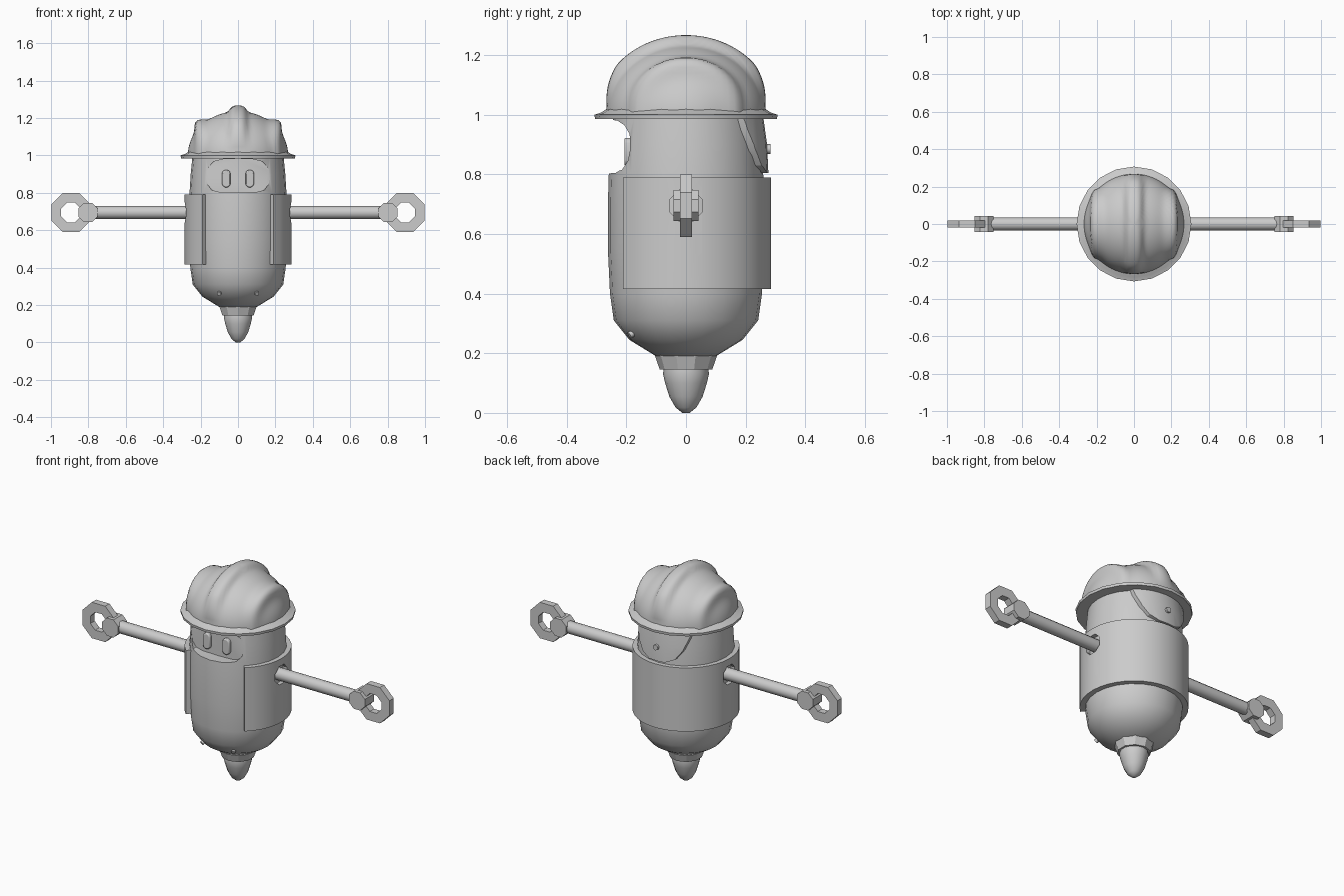
import bpy, bmesh
from math import sin, cos, pi, radians, exp, sqrt
from mathutils import Matrix, Vector

cube = bpy.data.objects.get("Cube")
if cube:
    bpy.data.objects.remove(cube, do_unlink=True)

GREY = (0.6, 0.6, 0.6, 1)
grey = bpy.data.materials.new("plain grey")
grey.use_nodes = True
grey.diffuse_color = GREY
grey.node_tree.nodes["Principled BSDF"].inputs["Base Color"].default_value = GREY


def finish(name, bm, angle=30):
    bmesh.ops.remove_doubles(bm, verts=bm.verts, dist=1e-5)
    bmesh.ops.recalc_face_normals(bm, faces=bm.faces)
    mesh = bpy.data.meshes.new(name)
    bm.to_mesh(mesh)
    bm.free()
    mesh.materials.append(grey)
    ob = bpy.data.objects.new(name, mesh)
    bpy.context.collection.objects.link(ob)
    shade(ob, angle)
    return ob


def shade(ob, angle):
    bpy.ops.object.select_all(action='DESELECT')
    ob.select_set(True)
    bpy.context.view_layer.objects.active = ob
    bpy.ops.object.shade_smooth_by_angle(angle=radians(angle))


def lathe(name, profile, sides, angle=40, start=0, sweep=360):
    """Turn (radius, height) points about z; a partial sweep closes the profile and caps it."""
    bm = bmesh.new()
    full = sweep == 360
    rings = []
    for i in range(sides if full else sides + 1):
        a = radians(start + sweep * i / sides)
        rings.append([bm.verts.new((r * sin(a), -r * cos(a), z)) for r, z in profile])
    n = len(profile)
    for i in range(sides):
        p, q = rings[i], rings[(i + 1) % len(rings)]
        for j in range(n - 1 if full else n):
            k = (j + 1) % n
            bm.faces.new((p[j], p[k], q[k], q[j]))
    if full:
        for j in (0, -1):
            if profile[j][0] > 0.001:
                bm.faces.new([ring[j] for ring in rings])
    else:
        bm.faces.new(rings[0])
        bm.faces.new(rings[-1])
    return finish(name, bm, angle)


def prism(name, points, y0, y1, angle=30):
    """Extrude an outline in x and z along y."""
    bm = bmesh.new()
    a = [bm.verts.new((x, y0, z)) for x, z in points]
    b = [bm.verts.new((x, y1, z)) for x, z in points]
    bm.faces.new(a)
    bm.faces.new(b)
    for i in range(len(a)):
        j = (i + 1) % len(a)
        bm.faces.new((a[i], a[j], b[j], b[i]))
    return finish(name, bm, angle)


def rod(name, start, end, radius, sides, angle=50, turn=0):
    start, end = Vector(start), Vector(end)
    d = end - start
    m = Matrix.Translation((start + end) / 2) @ d.to_track_quat('Z', 'Y').to_matrix().to_4x4()
    bm = bmesh.new()
    bmesh.ops.create_cone(bm, cap_ends=True, segments=sides, radius1=radius, radius2=radius,
                          depth=d.length, matrix=m @ Matrix.Rotation(turn, 4, 'Z'))
    return finish(name, bm, angle)


def cut(ob, tool, operation='DIFFERENCE', angle=40):
    mod = ob.modifiers.new("cut", 'BOOLEAN')
    mod.operation, mod.solver, mod.object = operation, 'EXACT', tool
    bpy.context.view_layer.objects.active = ob
    bpy.ops.object.modifier_apply(modifier=mod.name)
    bpy.data.objects.remove(tool, do_unlink=True)
    shade(ob, angle)


# body with a recessed face opening
body = lathe("body", [(0.1, 0.19), (0.19, 0.245), (0.242, 0.31), (0.255, 0.4), (0.262, 0.55),
                      (0.262, 0.7), (0.259, 0.8), (0.253, 0.9), (0.243, 1.0)], 24)
half = [(0, 0.802), (0.1, 0.805), (0.14, 0.815), (0.163, 0.845), (0.171, 0.89),
        (0.16, 0.935), (0.13, 0.967), (0.08, 0.98), (0, 0.983)]
opening = half + [(-x, z) for x, z in reversed(half[1:-1])]
cut(body, prism("face_cutter", opening, -0.5, -0.188))

# wrap-around jacket, open at the front, with arm holes
jacket = lathe("jacket", [(0.25, 0.416), (0.285, 0.416), (0.285, 0.79), (0.25, 0.79)],
               28, start=42, sweep=276)
ARM_Z = 0.695
for s in (1, -1):
    cut(jacket, rod("hole_cutter", (s * 0.2, 0, ARM_Z), (s * 0.4, 0, ARM_Z), 0.058, 8, turn=pi / 8))

# eyes
for side, s in (("left", 1), ("right", -1)):
    outline = []
    for i in range(16):
        a = 2 * pi * (i + 0.5) / 16
        outline.append((s * 0.063 + 0.023 * cos(a), 0.876 + 0.023 * sin(a) + (0.024 if sin(a) > 0 else -0.024)))
    eye = prism(side + "_eye", outline, -0.207, -0.18)
    bevel = eye.modifiers.new("soft edge", 'BEVEL')
    bevel.width, bevel.segments = 0.006, 2

# rear flap with its button
flap = lathe("rear_flap", [(0.24, 0.79), (0.277, 0.79), (0.272, 0.9), (0.258, 1.0), (0.235, 1.0)],
             12, start=120, sweep=120)
edge = [(0.175, 1.0), (0.165, 0.95), (0.14, 0.88), (0.105, 0.83), (0.05, 0.805)]
cut(flap, prism("flap_cutter", edge + [(-x, z) for x, z in reversed(edge)], 0.1, 0.4), 'INTERSECT')
rod("flap_button", (0, 0.26, 0.885), (0, 0.284, 0.885), 0.016, 8)

# helmet brim
lathe("helmet_brim", [(0, 0.985), (0.305, 0.985), (0.307, 1.0), (0.283, 1.008), (0.262, 1.022),
                      (0.2, 1.03), (0, 1.03)], 20, 30)

# helmet shell: half ellipsoid raised into one centre ridge and two side ridges
STEPS, SIDES = 24, 80
bm = bmesh.new()
rings = []
for j in range(STEPS + 1):
    t = pi / 2 * j / STEPS
    ring = []
    for i in range(SIDES):
        a = 2 * pi * i / SIDES
        n = Vector((cos(t) * cos(a), cos(t) * sin(a), sin(t)))
        p = Vector((n.x * 0.268, n.y * 0.268, 1.0 + n.z * 0.236))
        lift = min(1, max(0, (p.z - 1.03) / 0.12))
        side = max(0, 1 - (p.y / 0.19) ** 2) ** 0.6
        bump = 0.031 * exp(-(p.x / 0.045) ** 4) * lift
        bump += 0.036 * exp(-((abs(p.x) - 0.197) / 0.026) ** 2) * side
        ring.append(bm.verts.new(p + n * bump))
    rings.append(ring)
for p, q in zip(rings, rings[1:]):
    for i in range(SIDES):
        k = (i + 1) % SIDES
        bm.faces.new((p[i], p[k], q[k], q[i]))
bm.faces.new(rings[0])
finish("helmet_shell", bm, 60)

# arms ending in octagonal ring hands
for side, s in (("left", 1), ("right", -1)):
    rod(side + "_arm", (s * 0.24, 0, ARM_Z), (s * 0.79, 0, ARM_Z), 0.035, 12)
    rod(side + "_wrist", (s * 0.802, -0.042, ARM_Z), (s * 0.802, 0.042, ARM_Z), 0.056, 8, 30, pi / 8)
    bm = bmesh.new()
    loops = []
    for r, y in ((0.114, -0.02), (0.114, 0.02), (0.057, 0.02), (0.057, -0.02)):
        loops.append([bm.verts.new((s * 0.893 + r * cos(pi * (i + 0.5) / 4), y,
                                    ARM_Z + r * sin(pi * (i + 0.5) / 4))) for i in range(8)])
    for j in range(4):
        p, q = loops[j], loops[(j + 1) % 4]
        for i in range(8):
            k = (i + 1) % 8
            bm.faces.new((p[i], p[k], q[k], q[i]))
    finish(side + "_ring_hand", bm)

# tail collar and pointed nozzle
lathe("tail_collar", [(0.088, 0.145), (0.106, 0.197), (0.09, 0.215)], 10, 30)
lathe("tail_tip", [(0.012, 0), (0.035, 0.018), (0.056, 0.055), (0.07, 0.1), (0.077, 0.13), (0.075, 0.15)], 14)

# small front pegs
for side, s in (("left", 1), ("right", -1)):
    rod(side + "_peg", (s * 0.09, -0.155, 0.28), (s * 0.102, -0.19, 0.26), 0.012, 8)
